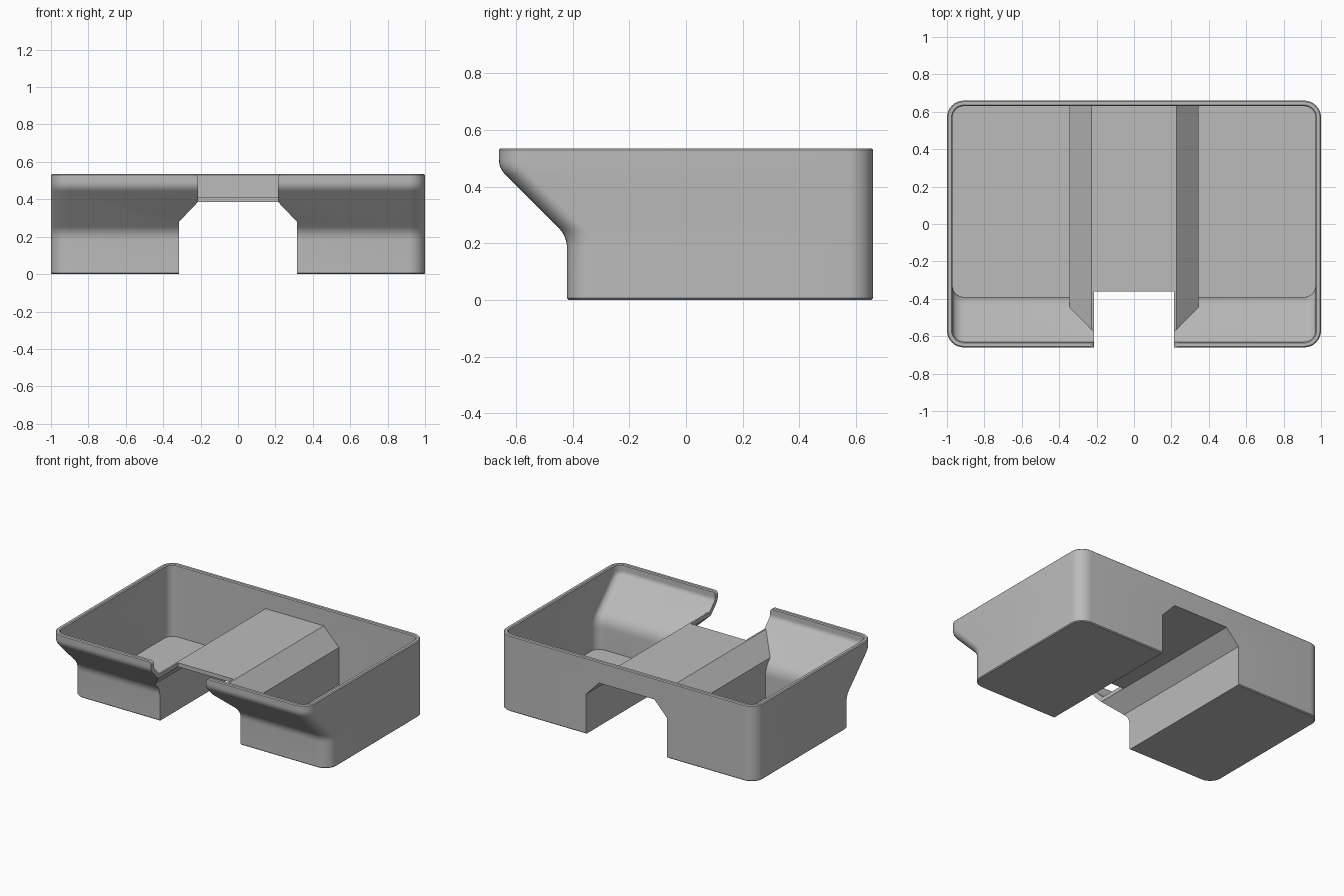
import bpy, bmesh
from math import sin, cos, tan, pi, radians

cube = bpy.data.objects.get("Cube")
if cube:
    bpy.data.objects.remove(cube, do_unlink=True)

grey = bpy.data.materials.new("plain grey")
grey.use_nodes = True
COLOUR = (0.5, 0.5, 0.5, 1)
grey.diffuse_color = COLOUR
grey.node_tree.nodes["Principled BSDF"].inputs["Base Color"].default_value = COLOUR

HX, HY, TOP, WALL = 1.0, 0.66, 0.535, 0.03   # half width, half depth, height, wall
FOOT, KNEE, LIP = -0.42, 0.225, 0.465        # front of the foot, ends of the slope


def new_object(name, bm):
    bmesh.ops.recalc_face_normals(bm, faces=bm.faces)
    mesh = bpy.data.meshes.new(name)
    bm.to_mesh(mesh)
    bm.free()
    mesh.materials.append(grey)
    obj = bpy.data.objects.new(name, mesh)
    bpy.context.collection.objects.link(obj)
    return obj


def front_profile(inset, steps=6):
    """Front edge (y, z): upright foot, filleted slope, upright lip."""
    shift = inset * tan(pi / 8)
    pts = []
    r = 0.1 + inset
    z0 = KNEE + shift - r * tan(pi / 8)
    for i in range(steps + 1):
        a = i / steps * pi / 4
        pts.append((FOOT + inset - r + r * cos(a), z0 + r * sin(a)))
    r = 0.07 - inset
    z0 = LIP + shift + r * tan(pi / 8)
    for i in range(steps, -1, -1):
        a = i / steps * pi / 4
        pts.append((-HY + inset + r - r * cos(a), z0 - r * sin(a)))
    return pts


def ring(bm, front, z, inset, radius, steps=8):
    """Rounded rectangle at one height."""
    x, back = HX - inset, HY - inset
    corners = [(x, back, 0), (-x, back, 1), (-x, front, 2), (x, front, 3)]
    verts = []
    for cx, cy, quarter in corners:
        ox = cx - radius if cx > 0 else cx + radius
        oy = cy - radius if quarter < 2 else cy + radius
        for i in range(steps + 1):
            a = (quarter + i / steps) * pi / 2
            verts.append(bm.verts.new((ox + radius * cos(a), oy + radius * sin(a), z)))
    return verts


def loft(name, levels):
    bm = bmesh.new()
    rings = [ring(bm, *level) for level in levels]
    for low, high in zip(rings, rings[1:]):
        n = len(low)
        for i in range(n):
            j = (i + 1) % n
            bm.faces.new((low[i], low[j], high[j], high[i]))
    bm.faces.new(rings[0][::-1])
    bm.faces.new(rings[-1])
    return new_object(name, bm)


def prism(name, half, y0, y1):
    """Mirrored (x, z) outline pushed along y."""
    outline = half + [(-x, z) for x, z in reversed(half)]
    bm = bmesh.new()
    face = bm.faces.new([bm.verts.new((x, y0, z)) for x, z in outline])
    out = bmesh.ops.extrude_face_region(bm, geom=[face])
    moved = [v for v in out["geom"] if isinstance(v, bmesh.types.BMVert)]
    bmesh.ops.translate(bm, verts=moved, vec=(0, y1 - y0, 0))
    return new_object(name, bm)


def cut(target, cutter):
    mod = target.modifiers.new("cut", 'BOOLEAN')
    mod.operation, mod.solver, mod.object = 'DIFFERENCE', 'EXACT', cutter
    bpy.context.view_layer.objects.active = target
    bpy.ops.object.modifier_apply(modifier=mod.name)
    bpy.data.objects.remove(cutter, do_unlink=True)


# Outer body with small edge breaks at base and rim
E, R = 0.006, 0.09
levels = [(FOOT + E, 0, E, R - E), (FOOT, E, 0, R)]
levels += [(y, z, 0, R) for y, z in front_profile(0)]
levels += [(-HY, TOP - E, 0, R), (-HY + E, TOP, E, R - E)]
tray = loft("tray_body", levels)

# Hollow, with the tunnel casing left standing in it
W, RI = WALL, 0.06
levels = [(FOOT + W, W, W, RI)]
levels += [(y, z, W, RI) for y, z in front_profile(W)]
levels += [(-HY + W, TOP - E, W, RI), (-HY + W - 2 * E, TOP + E, W - 2 * E, RI + 2 * E)]
hollow = loft("hollow_cutter", levels)
casing = prism("casing_cutter", [(0.345, -0.1), (0.345, 0.292), (0.226, 0.413)], -1, 1)
cut(hollow, casing)
cut(tray, hollow)

# Tunnel running through underneath
cut(tray, prism("tunnel_cutter", [(0.315, -0.1), (0.315, 0.28), (0.215, 0.385)], -1, 1))

# Front notch with rounded upper corners
r = 0.026
half = [(0.214, 0.35)]
for i in range(7):
    a = i / 6 * pi / 2
    half.append((0.214 + r - r * cos(a), TOP - r + r * sin(a)))
half.append((0.214 + r, TOP + 0.1))
cut(tray, prism("notch_cutter", half, -1, -0.36))

# Smooth the fillets, keep the creases
bpy.ops.object.select_all(action='DESELECT')
tray.select_set(True)
bpy.context.view_layer.objects.active = tray
bpy.ops.object.shade_smooth_by_angle(angle=radians(30))
